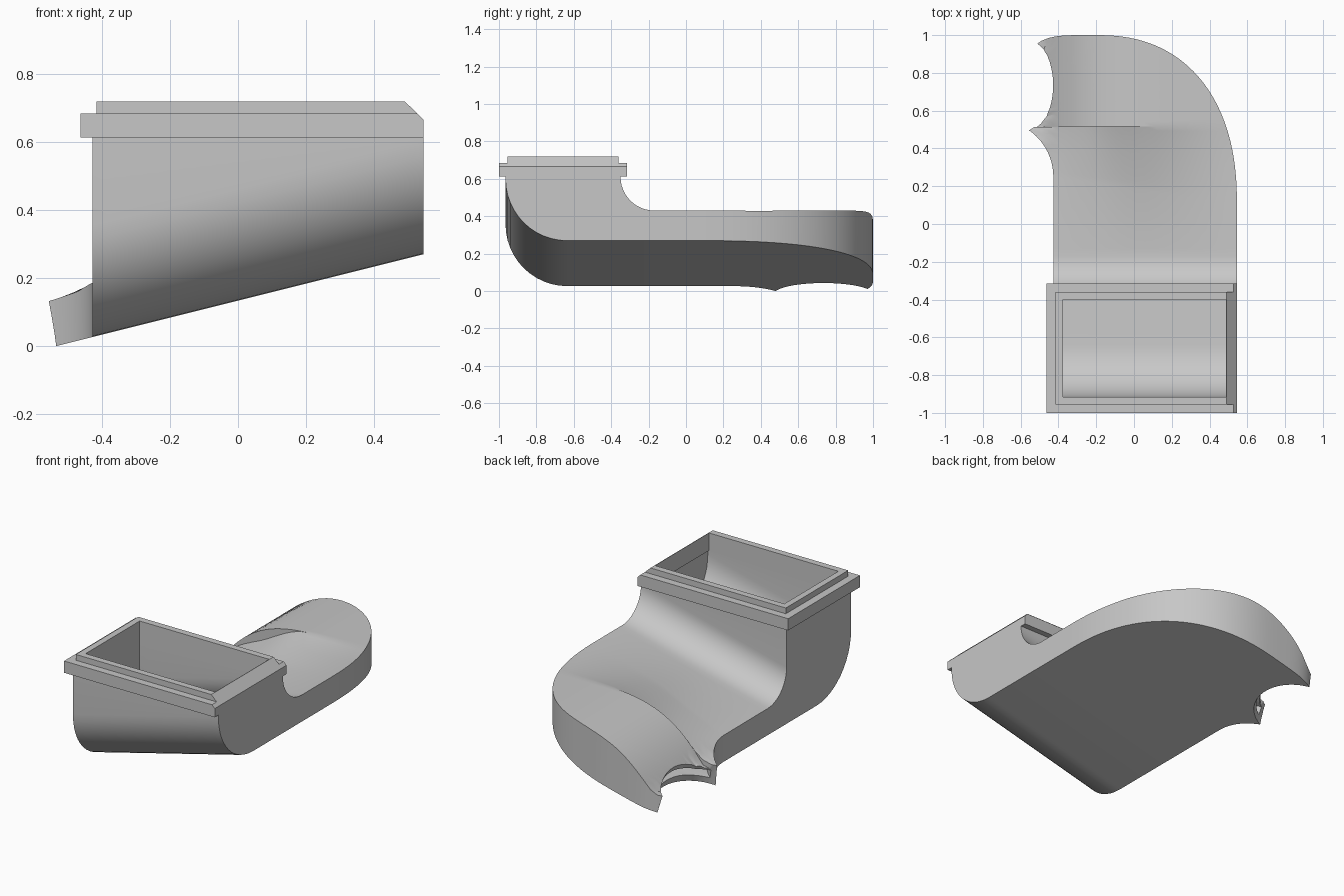
import bpy, bmesh
from math import sin, cos, radians
from mathutils import Matrix, Vector

cube = bpy.data.objects.get("Cube")
if cube:
    bpy.data.objects.remove(cube, do_unlink=True)

grey = bpy.data.materials.new("plain grey")
grey.use_nodes = True
grey.diffuse_color = (0.57, 0.57, 0.57, 1)
grey.node_tree.nodes["Principled BSDF"].inputs["Base Color"].default_value = grey.diffuse_color

XL, XR = -0.427, 0.545      # duct side walls
ACROSS = 20                 # divisions across the duct
WALL = 0.05


def make(name, bm):
    bmesh.ops.recalc_face_normals(bm, faces=bm.faces)
    mesh = bpy.data.meshes.new(name)
    bm.to_mesh(mesh)
    bm.free()
    obj = bpy.data.objects.new(name, mesh)
    bpy.context.collection.objects.link(obj)
    mesh.materials.append(grey)
    return obj


def smooth(t):
    t = min(1, max(0, t))
    return t * t * (3 - 2 * t)


def floor_z(x):
    return 0.026 + 0.25 * (x - XL)


def roof_z(x, rise, dome):
    # sheared roof rising to a crease on the inner side, then the full dome
    plane = floor_z(x) + 0.161
    top = max(0.43 - 0.54 * max(0, 0.4 - x) ** 4, floor_z(x) + 0.105)
    before = rise * (0.45 + 0.55 * smooth((x + 0.25) / 0.35))
    return plane + (top - plane) * (before + (1 - before) * dome)


def neck(a, d, z=None):
    # section turning from vertical (a = 0) to horizontal
    low, high = [], []
    for i in range(ACROSS + 1):
        x = XL + d + (XR - XL - 2 * d) * i / ACROSS
        f = floor_z(x)
        zb = f + 0.33 - (0.33 - d) * sin(a)
        zt = f + 0.341 - (0.18 + d) * sin(a)
        low.append((x, -0.635 - (0.33 - d) * cos(a), z or zb))
        high.append((x, -0.17 - (0.18 + d) * cos(a), z or zt))
    return low + high[::-1]


def duct(inner, outer, d, rise, dome=0):
    # flat section between a point on each plan curve
    p, q = Vector(inner), Vector(outer)
    inset = (q - p).normalized() * d
    p, q = p + inset, q - inset
    low, high = [], []
    for i in range(ACROSS + 1):
        x, y = p.lerp(q, i / ACROSS)
        f, r = floor_z(x), roof_z(x, rise, dome)
        v = min(d, 0.3 * (r - f))
        low.append((x, y, f + v))
        high.append((x, y, r - v))
    return low + high[::-1]


def inner_curve(degrees):
    a = radians(degrees)
    return (XL - 0.3 + 0.3 * cos(a), 0.25 + 0.3 * sin(a))


def outer_curve(degrees):
    b = radians(degrees)
    return (-0.2 + 0.745 * max(0, cos(b)) ** 0.866, 0.1 + 0.9 * sin(b) ** 0.866)


def shell(bm, d):
    sections = [neck(0, d, 0.613)]
    sections += [neck(radians(90) * i / 12, d) for i in range(13)]
    # straight run, then gentle rise to the crease
    sections.append(duct((XL, -0.13), (XR, -0.13), d, 0))
    for i in range(13):
        s = i / 12
        sections.append(duct(inner_curve(61 * s), outer_curve(24.5 * s), d, 0.3 + 0.7 * s))
    # domed bend after the crease; only the outer skin has the step
    for i in range(25):
        s = i / 24
        outer = outer_curve(24.5 + 65.5 * s)
        sections.append(duct(inner_curve(61 + 8 * s), outer, d, 1, s if d else 1))
    # outer wall curling in to the outlet
    for i in range(1, 11):
        s = i / 10
        outer = (-0.2 - 0.36 * s, 1 - 0.09 * s ** 5)
        sections.append(duct(inner_curve(69 + 6 * s), outer, d, 1, 1))
    return [[bm.verts.new(p) for p in s] for s in sections]


def bridge(bm, a, b):
    n = len(a)
    for i in range(n):
        j = (i + 1) % n
        bm.faces.new((a[i], a[j], b[j], b[i]))


# Hollow duct: outer and inner skins joined at both ends
bm = bmesh.new()
skins = [shell(bm, 0), shell(bm, WALL)]
for loops in skins:
    for a, b in zip(loops, loops[1:]):
        bridge(bm, a, b)
for end in (0, -1):
    bridge(bm, skins[0][end], skins[1][end])
bmesh.ops.remove_doubles(bm, verts=bm.verts, dist=0.00001)
body = make("curved_duct", bm)

# Leaning round cutter for the scalloped outlet
bm = bmesh.new()
bmesh.ops.create_cone(bm, cap_ends=True, segments=96, radius1=0.265, radius2=0.265, depth=1.2)
lean = Matrix.Identity(4)
lean[0][2] = -0.5
bmesh.ops.transform(bm, matrix=Matrix.Translation((-0.705, 0.735, 0.2)) @ lean, verts=bm.verts)
cutter = make("outlet_cutter", bm)
cutter.hide_render = True
cut = body.modifiers.new("outlet", "BOOLEAN")
cut.operation, cut.solver, cut.object = "DIFFERENCE", "EXACT", cutter
bpy.context.view_layer.objects.active = body
body.select_set(True)
bpy.ops.object.modifier_apply(modifier=cut.name)
bpy.data.objects.remove(cutter, do_unlink=True)
bpy.ops.object.shade_smooth_by_angle(angle=radians(35))


# Rectangular rims around the inlet, bevelled along the +x side
def rim(name, x0, x1, y0, y1, z0, z1):
    bm = bmesh.new()

    def loop(a, b, c, d, z):
        return [bm.verts.new(p) for p in ((a, c, z), (b, c, z), (b, d, z), (a, d, z))]

    hole = (-0.377, 0.487, -0.915, -0.4)
    rings = [loop(x0, x1, y0, y1, z0), loop(x0, x1, y0, y1, z1), loop(*hole, z1), loop(*hole, z0)]
    for i in range(4):
        bridge(bm, rings[i], rings[(i + 1) % 4])
    bmesh.ops.recalc_face_normals(bm, faces=bm.faces)
    res = bmesh.ops.bisect_plane(bm, geom=bm.verts[:] + bm.edges[:] + bm.faces[:],
                                 plane_co=(0.49, 0, 0.718), plane_no=(0.053, 0, 0.055),
                                 clear_outer=True)
    edges = [e for e in res["geom_cut"] if isinstance(e, bmesh.types.BMEdge)]
    bmesh.ops.edgeloop_fill(bm, edges=edges)
    return make(name, bm)


rim("inlet_flange", -0.462, 0.545, -1.0, -0.315, 0.612, 0.683)
rim("inlet_lip", -0.415, 0.545, -0.955, -0.36, 0.683, 0.718)
